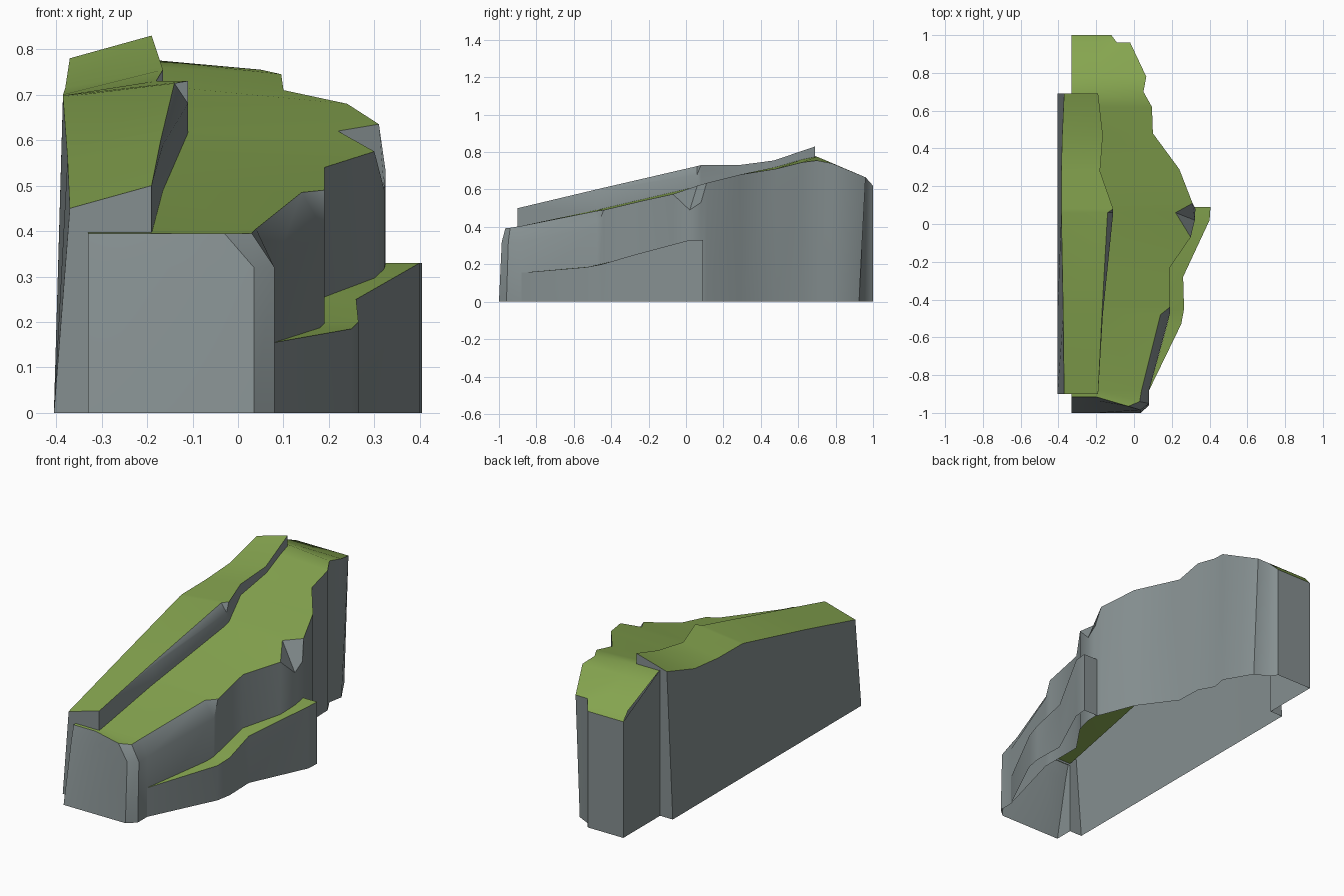
import bpy, bmesh

if "Cube" in bpy.data.objects:
    bpy.data.objects.remove(bpy.data.objects["Cube"])


def material(name, color):
    m = bpy.data.materials.new(name)
    m.diffuse_color = (*color, 1)
    m.use_nodes = True
    m.node_tree.nodes["Principled BSDF"].inputs["Base Color"].default_value = m.diffuse_color
    return m


grass = material("grass", (0.24, 0.38, 0.08))
rock = material("rock", (0.235, 0.275, 0.28))


def lerp(profile, y):
    """Height at y along a piecewise linear profile."""
    if y <= profile[0][0]:
        return profile[0][1]
    for (y0, z0), (y1, z1) in zip(profile, profile[1:]):
        if y <= y1:
            return z0 + (z1 - z0) * (y - y0) / (y1 - y0)
    return profile[-1][1]


def skin(name, rows, mat=rock, caps=()):
    """Join rows of points with quads; caps are extra polygons."""
    bm = bmesh.new()
    grid = [[bm.verts.new(p) for p in r] for r in rows]
    for a, b in zip(grid, grid[1:]):
        for i in range(len(a) - 1):
            bm.faces.new((a[i], a[i + 1], b[i + 1], b[i]))
    for cap in caps:
        bm.faces.new([bm.verts.new(p) for p in cap])
    bmesh.ops.remove_doubles(bm, verts=bm.verts, dist=0.0005)
    bmesh.ops.dissolve_degenerate(bm, edges=bm.edges, dist=0.0004)
    bmesh.ops.recalc_face_normals(bm, faces=bm.faces)
    # grass looks up, rock looks away from the centre line
    score = 0
    for f in bm.faces:
        c = f.calc_center_median()
        d = f.normal.z if mat == grass else f.normal.x * (c.x + 0.25) + f.normal.y * c.y
        score += d * f.calc_area()
    if score < 0:
        bmesh.ops.reverse_faces(bm, faces=bm.faces)
    me = bpy.data.meshes.new(name)
    bm.to_mesh(me)
    bm.free()
    ob = bpy.data.objects.new(name, me)
    bpy.context.collection.objects.link(ob)
    me.materials.append(mat)
    bpy.ops.object.select_all(action='DESELECT')
    ob.select_set(True)
    bpy.context.view_layer.objects.active = ob
    bpy.ops.object.shade_smooth_by_angle(angle=1.0 if mat == grass else 0.72)
    return ob


# Height of the main grass along the cliff
SPINE = [(-0.9, 0.395), (-0.48, 0.49), (0.07, 0.62), (0.48, 0.72),
         (0.69, 0.78), (0.96, 0.665), (1.0, 0.62)]

# Main cliff rim: wall top, then optional chamfer top and optional foot y
RIM = [
    ((-0.33, -0.935, 0.32), (-0.33, -0.915, 0.395), -1),
    ((-0.2, -0.935, 0.32), (-0.2, -0.915, 0.395), -1),
    ((0.035, -0.985, 0.32), (-0.03, -0.965, 0.395), -1),
    ((0.08, -0.95, 0.32), (0.03, -0.94, 0.395), -0.96),
    ((0.08, -0.88, 0.32), (0.04, -0.88, 0.405), -0.88),
    ((0.19, -0.475, 0.40), (0.14, -0.48, 0.485), -0.475),
    ((0.19, -0.44, 0.49),), ((0.19, -0.23, 0.54),), ((0.30, -0.07, 0.575),),
    ((0.322, 0.02, 0.49), (0.22, 0.06, 0.62), 0.02),
    ((0.325, 0.08, 0.53), (0.31, 0.11, 0.635), 0.08),
    ((0.31, 0.11, 0.635),), ((0.24, 0.29, 0.68),), ((0.10, 0.48, 0.71),),
    ((0.095, 0.62, 0.745),), ((0.05, 0.70, 0.755),), ((0.065, 0.78, 0.74),),
    ((-0.02, 0.96, 0.665), (-0.02, 0.96, 0.665), 0.925), ((-0.09, 0.96, 0.665),),
    ((-0.12, 1.0, 0.62),), ((-0.33, 1.0, 0.62),), ((-0.33, 0.69, 0.78),),
]
walls, top = [], []
for r in RIM:
    w = r[0]
    t = r[1] if len(r) > 1 else w
    foot = r[2] if len(r) > 2 else w[1]
    walls.append([(w[0], foot, 0), w, t])
    y = max(t[1], -0.915)
    z = lerp(SPINE, y)
    top.append([t, (max(-0.33, min(-0.18, t[0])), y, z), (-0.33, y, z)])
left_front = [(-0.33, -0.9, 0), (-0.33, -0.9, 0.32), (-0.33, -0.9, 0.395)]
skin("cliff_wall", [left_front] + walls)
skin("cliff_grass", top[1:-2], grass)

# Left ridge: y, left x, left z, right x, right z, mid z, base x
RIDGE = [
    (-0.9, -0.37, 0.45, -0.19, 0.50, 0.50, -0.19),
    (-0.48, -0.375, 0.56, -0.17, 0.60, 0.59, -0.165),
    (0.06, -0.385, 0.695, -0.14, 0.725, 0.68, -0.11),
    (0.08, -0.385, 0.698, -0.11, 0.73, 0.73, -0.11),
    (0.28, -0.385, 0.70, -0.18, 0.73, 0.73, -0.18),
    (0.47, -0.38, 0.715, -0.165, 0.755, 0.755, -0.165),
    (0.69, -0.37, 0.78, -0.19, 0.83, 0.83, -0.19),
]
skin("ridge_grass", [[(lx, y, lz), (rx, y, rz)] for y, lx, lz, rx, rz, mz, bx in RIDGE], grass)
skin("ridge_right_wall", [[(rx, y, rz), (bx, y, mz), (bx, y, lerp(SPINE, y) - 0.01)]
                          for y, lx, lz, rx, rz, mz, bx in RIDGE])
ends = []
for y, lx, lz, rx, rz, mz, bx in (RIDGE[0], RIDGE[-1]):
    b = lerp(SPINE, y) - 0.01
    ends.append([(-0.405, y, 0), (lx, y, lz), (rx, y, rz), (bx, y, b), (-0.33, y, b), (-0.33, y, 0)])
skin("ridge_left_wall", [[(-0.405, r[0], 0), (r[1], r[0], r[2])] for r in RIDGE], caps=ends)

# Low ledge on the right: outer x, y, z, then inner x, y, z
LEDGE = [
    (0.08, -0.88, 0.155, 0.08, -0.88, 0.155),
    (0.25, -0.53, 0.185, 0.18, -0.515, 0.187),
    (0.265, -0.45, 0.20, 0.19, -0.46, 0.20),
    (0.26, -0.28, 0.25, 0.19, -0.23, 0.255),
    (0.40, 0.02, 0.33, 0.315, -0.01, 0.31),
    (0.405, 0.09, 0.33, 0.31, 0.09, 0.33),
]
skin("ledge_grass", [[r[:3], r[3:]] for r in LEDGE], grass)
outer = [[(r[0], r[1], 0), r[:3]] for r in LEDGE]
skin("ledge_wall", outer + [[(0.31, 0.09, 0), (0.31, 0.09, 0.33)]])
